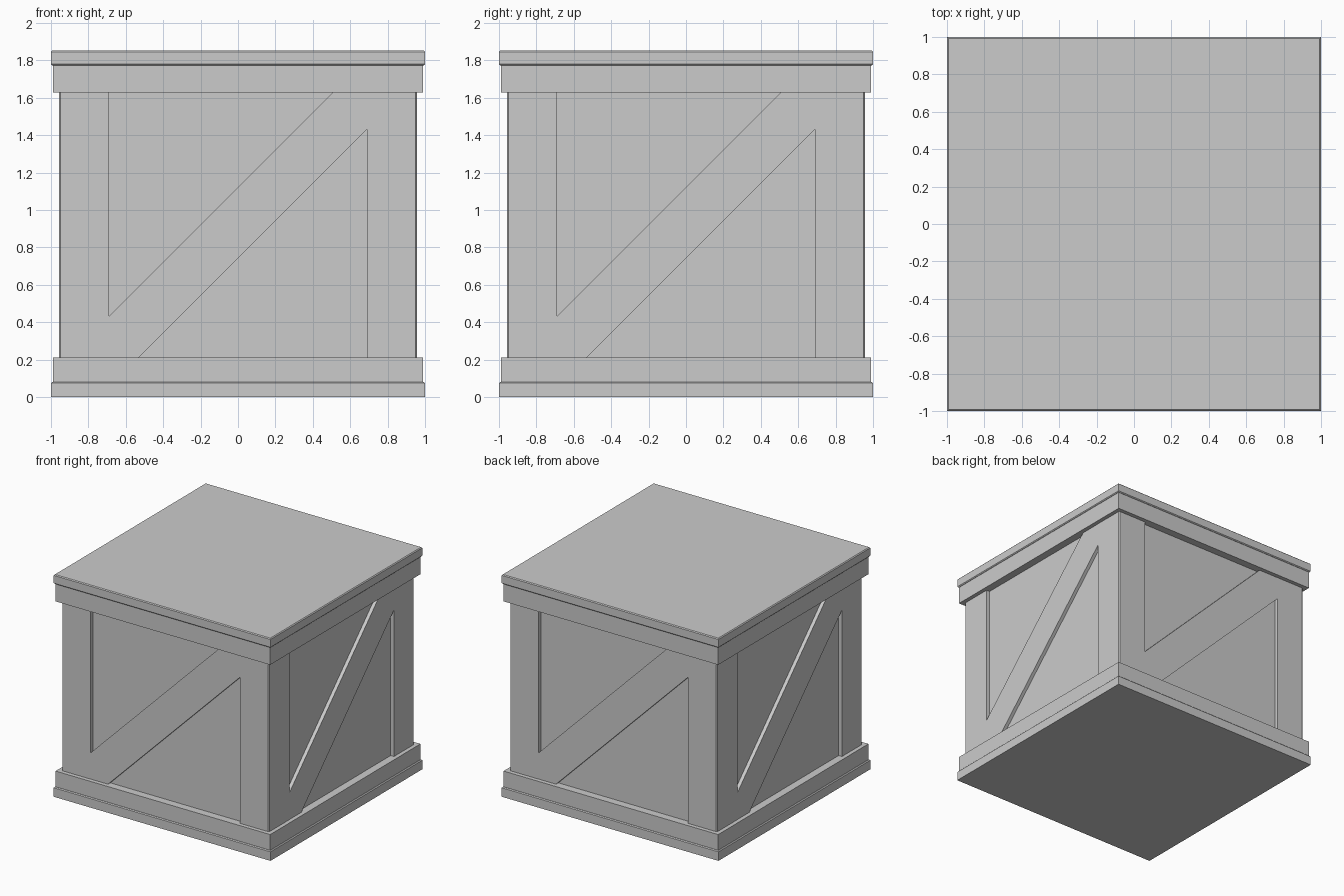
import bpy, bmesh
from math import pi
from mathutils import Matrix

if "Cube" in bpy.data.objects:
    bpy.data.objects.remove(bpy.data.objects["Cube"])


def finish(bm, name):
    bmesh.ops.recalc_face_normals(bm, faces=bm.faces)
    me = bpy.data.meshes.new(name)
    bm.to_mesh(me)
    bm.free()
    ob = bpy.data.objects.new(name, me)
    bpy.context.collection.objects.link(ob)
    return ob


def slab(name, half, z0, z1, bevel=0.0):
    """Square slab; edges not resting on the ground can be chamfered."""
    bm = bmesh.new()
    bmesh.ops.create_cube(bm, size=1)
    for v in bm.verts:
        v.co.x *= half * 2
        v.co.y *= half * 2
        v.co.z = z1 if v.co.z > 0 else z0
    if bevel:
        edges = [e for e in bm.edges
                 if abs(e.verts[0].co.z - e.verts[1].co.z) < 1e-5 and e.verts[0].co.z > 0.001]
        bmesh.ops.bevel(bm, geom=edges, offset=bevel, segments=1, affect='EDGES')
    return finish(bm, name)


def prism(name, points, offset, turn):
    """Extrude a closed 3D outline by offset, then turn it about z."""
    bm = bmesh.new()
    face = bm.faces.new([bm.verts.new(p) for p in points])
    ext = bmesh.ops.extrude_face_region(bm, geom=[face], use_keep_orig=True)
    moved = [g for g in ext['geom'] if isinstance(g, bmesh.types.BMVert)]
    bmesh.ops.translate(bm, vec=offset, verts=moved)
    bmesh.ops.transform(bm, matrix=Matrix.Rotation(turn, 4, 'Z'), verts=bm.verts)
    return finish(bm, name)


IN, OUT, PANEL = 0.69, 0.956, 0.925   # post inner edge, post face, recessed panel
LOW, HIGH = 0.213, 1.628              # opening between the rails

# Base, lid, rails and the recessed box body
slab("base", 1.0, 0.0, 0.082, 0.007)
slab("bottom_rail", 0.99, 0.08, LOW)
slab("body_panels", PANEL, 0.1, 1.76)
slab("top_rail", 0.99, HIGH, 1.776)
slab("lid", 1.0, 1.774, 1.853, 0.007)

# Corner post with a chamfered outer edge, and brace outline on the front face
c = OUT - 0.008
post = [(IN, IN), (OUT, IN), (OUT, c), (c, OUT), (IN, OUT)]
brace = [(-IN, LOW), (-0.53, LOW), (IN, 1.433), (IN, HIGH), (0.505, HIGH), (-IN, 0.433)]

for i, side in enumerate(("front", "right", "back", "left")):
    turn = i * pi / 2
    prism(side + "_corner_post", [(x, y, 0.15) for x, y in post], (0, 0, 1.55), turn)
    prism(side + "_brace", [(x, -OUT + 0.001, z) for x, z in brace], (0, 0.05, 0), turn)
